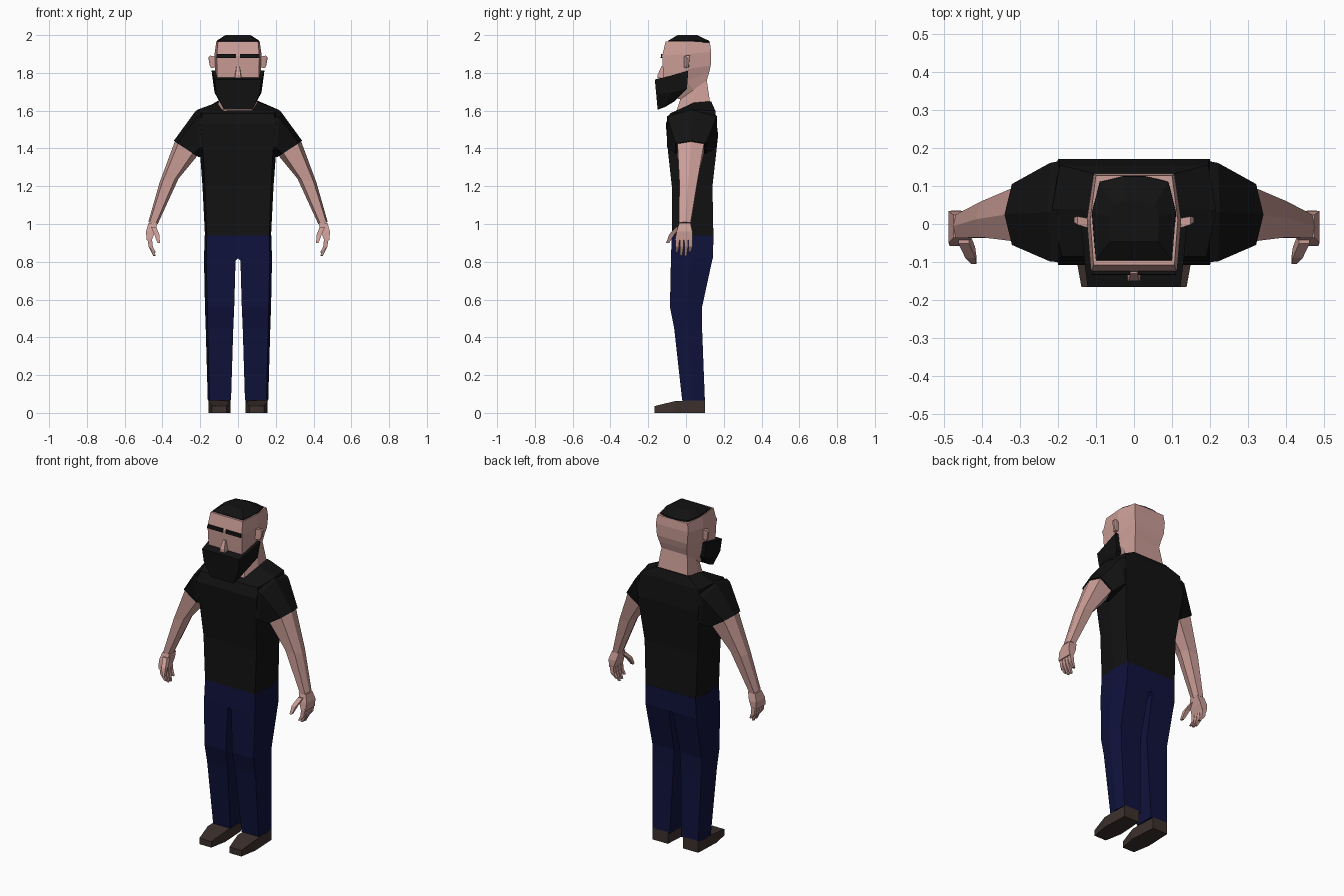
import bpy, bmesh


def material(name, rgb):
    m = bpy.data.materials.new(name)
    m.diffuse_color = (*rgb, 1)
    return m


SKIN = material("skin", (0.60, 0.34, 0.31))
BLACK = material("black", (0.006, 0.006, 0.006))
DENIM = material("denim", (0.005, 0.006, 0.045))
LEATHER = material("leather", (0.045, 0.03, 0.026))


def loft(name, rings, mat, mirror=False):
    """Skin a stack of equal-length rings and cap both ends."""
    bm = bmesh.new()
    vs = [[bm.verts.new(p) for p in r] for r in rings]
    n = len(vs[0])
    for a, b in zip(vs, vs[1:]):
        for i in range(n):
            j = (i + 1) % n
            bm.faces.new((a[i], a[j], b[j], b[i]))
    bm.faces.new(vs[0][::-1])
    bm.faces.new(vs[-1])
    bmesh.ops.recalc_face_normals(bm, faces=bm.faces)
    me = bpy.data.meshes.new(name)
    bm.to_mesh(me)
    bm.free()
    me.materials.append(mat)
    ob = bpy.data.objects.new(name, me)
    bpy.context.collection.objects.link(ob)
    if mirror:
        ob.modifiers.new("mirror", 'MIRROR').use_mirror_merge = False
    return ob


def sym(*half):
    """Close a half ring across x = 0."""
    return list(half) + [(-x, y, z) for x, y, z in reversed(half)]


def limb(o, i, yf, yb):
    """Six-sided limb section from outer (x, z) to inner (x, z)."""
    def at(t, y):
        return (o[0] + (i[0] - o[0]) * t, y, o[1] + (i[1] - o[1]) * t)
    ym = (yf + yb) / 2
    return [at(0, ym), at(.15, yb), at(.8, yb), at(1, ym), at(.8, yf), at(.15, yf)]


def rect(c, rx, ry):
    x, y, z = c
    return [(x - rx, y - ry, z), (x + rx, y - ry, z), (x + rx, y + ry, z), (x - rx, y + ry, z)]


# Shirt body
loft("shirt", [
    sym((.165, -.075, .94), (.175, .035, .94), (.165, .145, .94)),
    sym((.175, -.075, 1.2), (.188, .035, 1.2), (.175, .14, 1.2)),
    sym((.185, -.095, 1.38), (.2, .035, 1.36), (.19, .158, 1.36)),
    sym((.2, -.107, 1.53), (.205, .035, 1.5), (.2, .17, 1.47)),
    sym((.19, -.085, 1.585), (.215, .04, 1.605), (.195, .155, 1.6)),
    sym((.08, -.06, 1.595), (.115, .04, 1.642), (.11, .133, 1.65)),
], BLACK)

# Sleeves and bare arms
loft("sleeves", [
    limb((.2, 1.61), (.185, 1.355), -.1, .165),
    limb((.225, 1.598), (.2, 1.355), -.098, .16),
    limb((.34, 1.44), (.21, 1.355), -.055, .105),
], BLACK, True)
loft("arms", [
    limb((.315, 1.46), (.215, 1.375), -.045, .098),
    limb((.335, 1.435), (.22, 1.355), -.045, .095),
    limb((.415, 1.22), (.315, 1.24), -.035, .06),
    limb((.475, 1.01), (.425, 1.0), -.037, .025),
], SKIN, True)

# Hands
loft("palms", [
    rect((.45, -.006, 1.005), .024, .03),
    rect((.463, -.008, .96), .024, .042),
    rect((.47, -.012, .915), .014, .046),
], SKIN, True)
for k, tip in enumerate((.85, .833, .83, .852)):
    y = -.046 + k * .0235
    loft(f"finger_{k + 1}", [
        rect((.468, y, .925), .012, .0105),
        rect((.462, y, .88), .011, .01),
        rect((.442, y - .004, tip), .006, .006),
    ], SKIN, True)
loft("thumbs", [
    rect((.447, -.035, .985), .014, .016),
    rect((.43, -.075, .945), .013, .014),
    rect((.42, -.097, .9), .007, .008),
], SKIN, True)

# Neck and head
loft("head", [
    sym((.075, -.055, 1.585), (.106, .04, 1.63), (.1, .128, 1.64)),
    sym((.07, -.03, 1.66), (.095, .04, 1.71), (.085, .11, 1.76)),
    sym((.08, -.115, 1.68), (.112, .0, 1.76), (.09, .122, 1.8)),
    sym((.11, -.12, 1.77), (.122, .01, 1.82), (.1, .131, 1.84)),
    sym((.113, -.126, 1.89), (.124, .01, 1.9), (.106, .133, 1.91)),
    sym((.106, -.108, 1.967), (.115, .01, 1.967), (.1, .127, 1.96)),
], SKIN)

# Cropped hair
loft("hair", [
    sym((.1, -.097, 1.955), (.112, .03, 1.955), (.09, .112, 1.952), (.03, .126, 1.95)),
    sym((.1, -.095, 1.97), (.11, .03, 1.972), (.09, .11, 1.968), (.03, .125, 1.968)),
    sym((.062, -.045, 2.0), (.066, .02, 2.0), (.055, .05, 2.0), (.02, .06, 2.0)),
], BLACK)

# Beard
loft("beard", [
    sym((.075, -.15, 1.605), (.082, -.11, 1.62), (.085, -.06, 1.65)),
    sym((.115, -.158, 1.69), (.124, -.08, 1.695), (.127, .005, 1.715)),
    sym((.122, -.165, 1.765), (.13, -.1, 1.78), (.14, .012, 1.812)),
], BLACK)

# Nose, eyebrows and ears
loft("nose", [
    sym((.017, -.15, 1.772), (.019, -.11, 1.772)),
    sym((.014, -.15, 1.79), (.017, -.11, 1.79)),
    sym((.008, -.13, 1.835), (.01, -.11, 1.835)),
], SKIN)
loft("eyebrows", [
    rect((.06, -.123, 1.88), .05, .011),
    rect((.06, -.121, 1.9), .05, .011),
], BLACK, True)
loft("ears", [
    [(.115, -.012, 1.83), (.115, .012, 1.83), (.115, .014, 1.885), (.115, -.012, 1.885)],
    [(.142, -.004, 1.825), (.142, .014, 1.825), (.148, .02, 1.892), (.148, -.002, 1.892)],
    [(.15, .004, 1.84), (.15, .014, 1.84), (.157, .018, 1.88), (.157, .004, 1.88)],
], SKIN, True)

# Jeans: z, inner x, corner x, side x, front y, back y
loft("jeans", [
    [(xi, yf, z), (xo, yf, z), (xm, (yf + yb) / 2, z), (xo, yb, z), (xi, yb, z)]
    for z, xi, xo, xm, yf, yb in (
        (.94, 0, .165, .176, -.075, .146),
        (.82, 0, .168, .18, -.08, .142),
        (.805, .013, .168, .18, -.08, .138),
        (.56, .02, .162, .175, -.085, .085),
        (.45, .025, .16, .171, -.063, .085),
        (.065, .037, .15, .16, -.02, .1))
], DENIM, True)

# Shoes
sole = [(.05, .1), (.15, .1), (.157, -.06), (.138, -.166), (.06, -.166), (.04, -.06)]
tops = (.07, .07, .062, .036, .036, .062)
loft("shoes", [
    [(x, y, 0) for x, y in sole],
    [(x, y, z) for (x, y), z in zip(sole, tops)],
], LEATHER, True)
